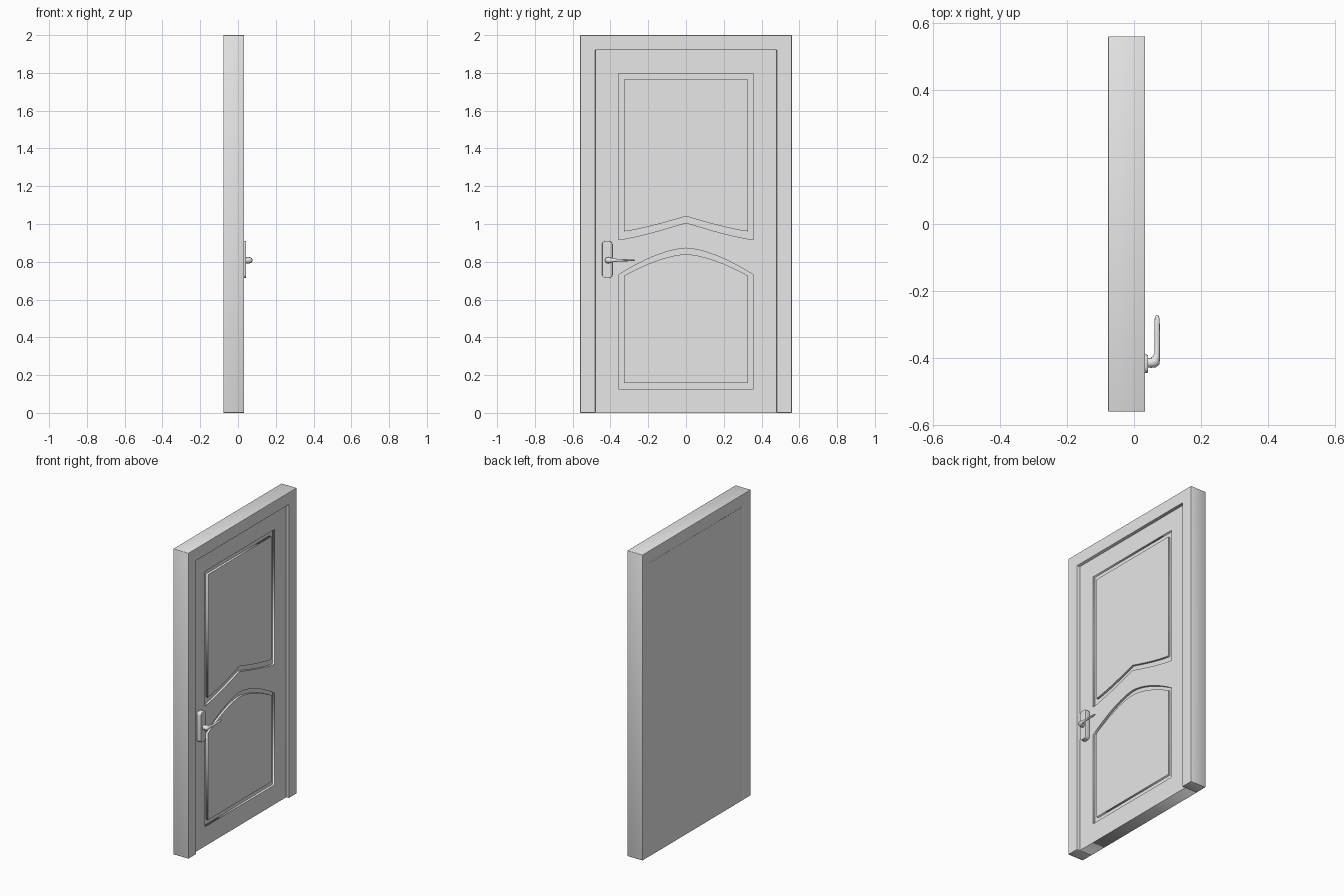
import bpy, bmesh, math
from mathutils import Matrix, Vector

if "Cube" in bpy.data.objects:
    bpy.data.objects.remove(bpy.data.objects["Cube"])

grey = bpy.data.materials.new("plain_grey")
grey.diffuse_color = (0.8, 0.8, 0.8, 1)
grey.use_nodes = True
grey.node_tree.nodes["Principled BSDF"].inputs["Base Color"].default_value = grey.diffuse_color

BACK, FRONT = -0.077, 0.033      # frame depth
DOOR, FLOOR = 0.012, -0.002      # door face and groove floor


def prism(name, loops, x0, x1, bevel=0.0):
    """Fill nested (y, z) outlines (inner loops are holes/islands), extrude along x."""
    cu = bpy.data.curves.new(name, 'CURVE')
    cu.dimensions = '2D'
    cu.fill_mode = 'BOTH'
    cu.extrude = (x1 - x0) / 2
    for loop in loops:
        sp = cu.splines.new('POLY')
        sp.points.add(len(loop) - 1)
        for p, (y, z) in zip(sp.points, loop):
            p.co = (y, z, 0, 1)
        sp.use_cyclic_u = True
    tmp = bpy.data.objects.new(name + "_tmp", cu)
    bpy.context.collection.objects.link(tmp)
    bpy.context.view_layer.update()
    me = bpy.data.meshes.new_from_object(
        tmp.evaluated_get(bpy.context.evaluated_depsgraph_get()))
    bpy.data.objects.remove(tmp)
    me.name = name
    # local x, y, z -> world y, z, x
    me.transform(Matrix(((0, 0, 1, (x0 + x1) / 2), (1, 0, 0, 0),
                         (0, 1, 0, 0), (0, 0, 0, 1))))
    bm = bmesh.new()
    bm.from_mesh(me)
    bmesh.ops.remove_doubles(bm, verts=bm.verts, dist=1e-5)
    bmesh.ops.dissolve_limit(bm, angle_limit=0.01, verts=bm.verts, edges=bm.edges)
    bmesh.ops.recalc_face_normals(bm, faces=bm.faces)
    bm.to_mesh(me)
    bm.free()
    me.materials.clear()
    me.materials.append(grey)
    ob = bpy.data.objects.new(name, me)
    bpy.context.collection.objects.link(ob)
    if bevel:
        mod = ob.modifiers.new("soft_edges", 'BEVEL')
        mod.width, mod.segments = bevel, 2
        mod.limit_method = 'ANGLE'
    return ob


def rect(y0, y1, z0, z1):
    return [(y0, z0), (y1, z0), (y1, z1), (y0, z1)]


def arch(w, end, peak, shape, n=10):
    """Pointed curve from y=-w to y=w."""
    ys = [w * i / n for i in range(-n, n + 1)]
    return [(y, end + (peak - end) * shape(1 - abs(y) / w)) for y in ys]


def ogee(t):
    return t ** 1.25


def bow(t):
    return 1 - (1 - t) ** 1.6


def upper(w, top, end, peak):
    return arch(w, end, peak, ogee) + [(w, top), (-w, top)]


def lower(w, bottom, end, peak):
    return arch(w, end, peak, bow) + [(w, bottom), (-w, bottom)]


# Frame: two jambs and the head
prism("frame", [[(-0.56, 0), (-0.56, 2), (0.56, 2), (0.56, 0), (0.48, 0),
                 (0.48, 1.92), (-0.48, 1.92), (-0.48, 0)]], BACK, FRONT, 0.003)

# Door core, whose front is the groove floor
prism("door_core", [rect(-0.48, 0.48, 0, 1.92)], BACK + 0.001, FLOOR)

# Door face with the two panel grooves cut through
prism("door_face", [rect(-0.48, 0.48, 0, 1.92),
                    upper(0.358, 1.798, 0.917, 1.007),
                    upper(0.327, 1.766, 0.961, 1.041),
                    lower(0.358, 0.127, 0.73, 0.872),
                    lower(0.327, 0.159, 0.727, 0.84)], FLOOR, DOOR)

# Handle plate with rounded corners
plate, r = [], 0.018
for cy, cz, a0 in ((-0.408, 0.892, 0), (-0.426, 0.892, 90),
                   (-0.426, 0.732, 180), (-0.408, 0.732, 270)):
    for k in range(7):
        a = math.radians(a0 + 15 * k)
        plate.append((cy + r * math.cos(a), cz + r * math.sin(a)))
prism("handle_plate", [plate], DOOR - 0.002, 0.042, 0.003)

# Handle lever: x, y, heading, half width, half height
rings = [(0.038, -0.414, 0, 0.014, 0.016), (0.052, -0.414, 0, 0.015, 0.016),
         (0.058, -0.412, 25, 0.017, 0.016), (0.063, -0.408, 50, 0.017, 0.016),
         (0.067, -0.398, 75, 0.011, 0.013), (0.069, -0.385, 90, 0.008, 0.010),
         (0.069, -0.360, 90, 0.008, 0.007), (0.069, -0.335, 90, 0.008, 0.006),
         (0.069, -0.300, 90, 0.008, 0.005), (0.069, -0.280, 90, 0.007, 0.004),
         (0.069, -0.273, 90, 0.004, 0.003), (0.069, -0.271, 90, 0.001, 0.001)]
N = 20
bm = bmesh.new()
rows = []
for x, y, h, w, hh in rings:
    h = math.radians(h)
    side = Vector((math.sin(h), -math.cos(h), 0))
    rows.append([bm.verts.new(Vector((x, y, 0.808)) + side * w * math.cos(t)
                              + Vector((0, 0, hh * math.sin(t))))
                 for t in (2 * math.pi * k / N for k in range(N))])
for a, b in zip(rows, rows[1:]):
    for k in range(N):
        j = (k + 1) % N
        bm.faces.new((a[k], a[j], b[j], b[k]))
bm.faces.new(rows[0])
bm.faces.new(rows[-1])
bmesh.ops.recalc_face_normals(bm, faces=bm.faces)
me = bpy.data.meshes.new("handle_lever")
bm.to_mesh(me)
bm.free()
me.materials.append(grey)
lever = bpy.data.objects.new("handle_lever", me)
bpy.context.collection.objects.link(lever)
bpy.ops.object.select_all(action='DESELECT')
lever.select_set(True)
bpy.context.view_layer.objects.active = lever
bpy.ops.object.shade_smooth_by_angle(angle=math.radians(50))
